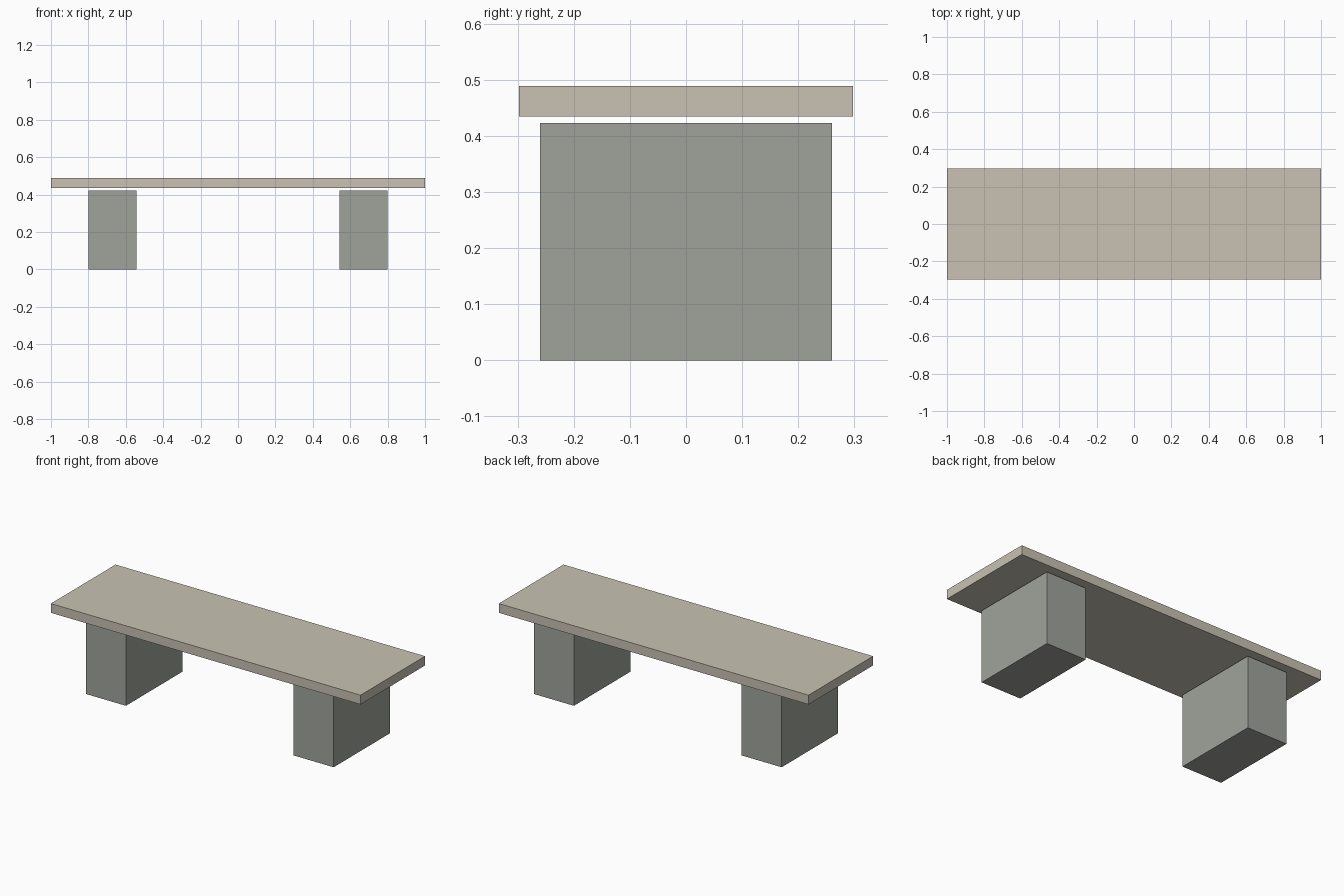
import bpy

if "Cube" in bpy.data.objects:
    bpy.data.objects.remove(bpy.data.objects["Cube"])


def material(name, color):
    mat = bpy.data.materials.new(name)
    mat.diffuse_color = (*color, 1.0)
    mat.use_nodes = True
    mat.node_tree.nodes["Principled BSDF"].inputs["Base Color"].default_value = mat.diffuse_color
    return mat


def box(name, x, y, z, mat):
    """Box spanning the given (min, max) ranges."""
    spans = (x, y, z)
    bpy.ops.mesh.primitive_cube_add(size=1, location=[(a + b) / 2 for a, b in spans])
    obj = bpy.context.object
    obj.name = name
    obj.scale = [b - a for a, b in spans]
    bpy.ops.object.transform_apply(location=False, rotation=False, scale=True)
    obj.data.materials.append(mat)
    return obj


seat_stone = material("seat_stone", (0.58, 0.54, 0.45))
leg_stone = material("leg_stone", (0.35, 0.37, 0.33))

# Seat slab, held just above the legs by a narrow shadow gap
box("seat_slab", (-1.0, 1.0), (-0.298, 0.298), (0.435, 0.489), seat_stone)

# Two block legs
box("left_leg", (-0.8, -0.542), (-0.26, 0.26), (0.0, 0.423), leg_stone)
box("right_leg", (0.542, 0.8), (-0.26, 0.26), (0.0, 0.423), leg_stone)
